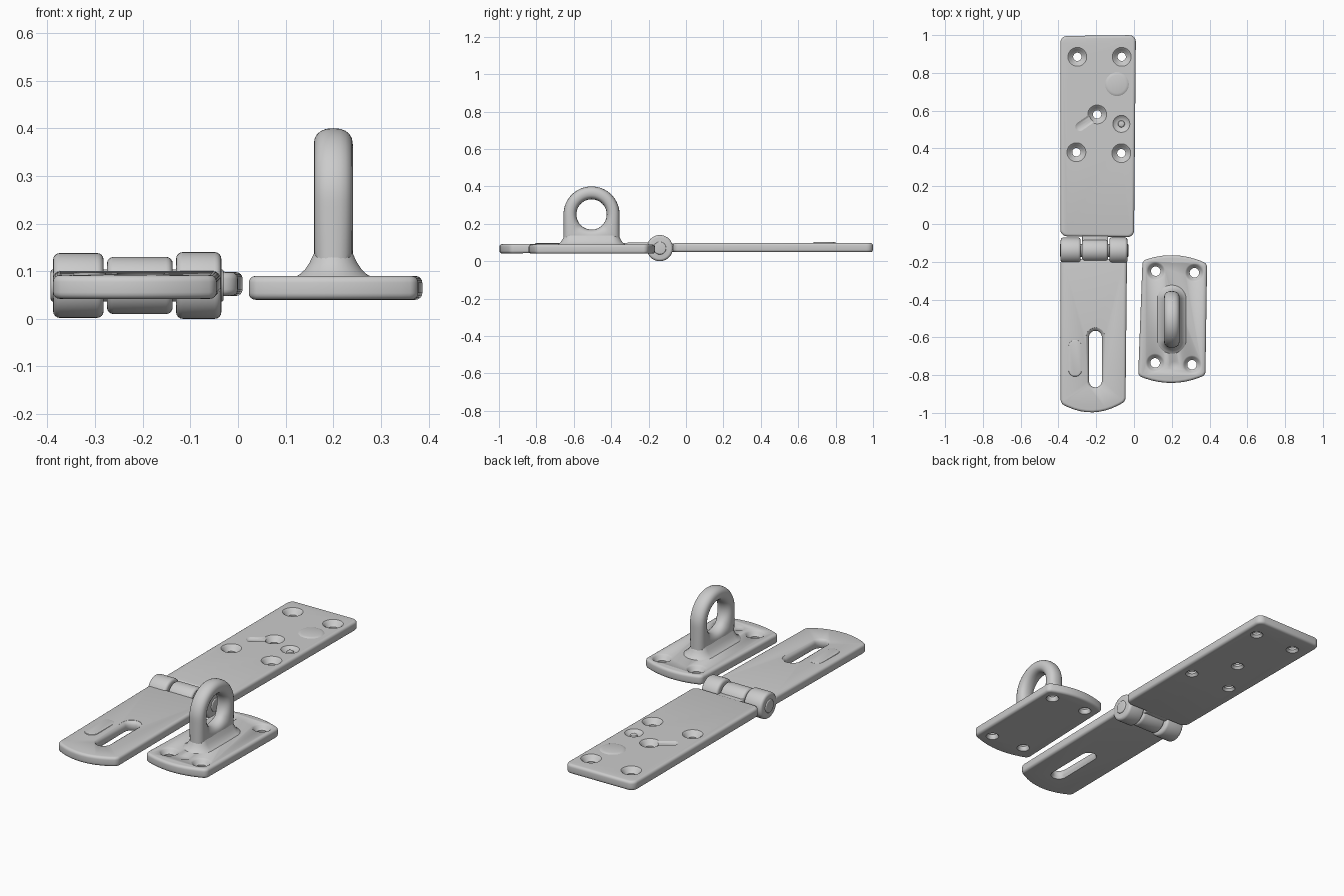
import bpy, bmesh, math
from mathutils import Matrix, Vector

cube = bpy.data.objects.get("Cube")
if cube:
    bpy.data.objects.remove(cube, do_unlink=True)

metal = bpy.data.materials.new("grey_metal")
metal.use_nodes = True
GREY = (0.6, 0.6, 0.6, 1)
metal.diffuse_color = GREY
metal.node_tree.nodes["Principled BSDF"].inputs["Base Color"].default_value = GREY


def make_object(name, bm):
    bmesh.ops.recalc_face_normals(bm, faces=bm.faces[:])
    mesh = bpy.data.meshes.new(name)
    bm.to_mesh(mesh)
    bm.free()
    mesh.materials.append(metal)
    obj = bpy.data.objects.new(name, mesh)
    bpy.context.collection.objects.link(obj)
    return obj


def activate(obj):
    bpy.ops.object.select_all(action='DESELECT')
    obj.select_set(True)
    bpy.context.view_layer.objects.active = obj


def apply_bevel(obj, width, segments=4):
    mod = obj.modifiers.new("round_edges", 'BEVEL')
    mod.width, mod.segments = width, segments
    mod.limit_method, mod.angle_limit = 'ANGLE', math.radians(50)
    activate(obj)
    bpy.ops.object.modifier_apply(modifier=mod.name)


def smooth(obj):
    activate(obj)
    bpy.ops.object.shade_smooth_by_angle(angle=math.radians(38))


def cut(obj, cutter):
    cutter.hide_render = True
    mod = obj.modifiers.new("cut", 'BOOLEAN')
    mod.operation, mod.solver, mod.object = 'DIFFERENCE', 'EXACT', cutter
    activate(obj)
    bpy.ops.object.modifier_apply(modifier=mod.name)
    bpy.data.objects.remove(cutter, do_unlink=True)


def plate(name, corners, corner_radius, z0, z1, front_bulge=0, back_bulge=0, tilt=0):
    """Rounded plate; corners run front-left, front-right, back-right, back-left."""
    bm = bmesh.new()
    pts, n = [], 10
    for i, bulge in enumerate((-front_bulge, 0, back_bulge, 0)):
        a, b = Vector(corners[i]), Vector(corners[(i + 1) % 4])
        steps = n if bulge else 1
        for k in range(steps):
            t = k / steps
            p = a.lerp(b, t)
            pts.append((p.x, p.y + bulge * 4 * t * (1 - t), z0))
    verts = [bm.verts.new(p) for p in pts]
    bm.faces.new(verts)
    sharp = [v for v in verts if any((v.co.xy - Vector(c)).length < 1e-4 for c in corners)]
    bmesh.ops.bevel(bm, geom=sharp, offset=corner_radius, segments=5,
                    profile=0.5, affect='VERTICES')
    top = bmesh.ops.extrude_face_region(bm, geom=bm.faces[:])
    bmesh.ops.translate(bm, vec=(0, 0, z1 - z0),
                        verts=[g for g in top["geom"] if isinstance(g, bmesh.types.BMVert)])
    for v in bm.verts:
        v.co.z += tilt * (v.co.y + 0.2)
    obj = make_object(name, bm)
    apply_bevel(obj, 0.014)
    return obj


def loft(name, x, y, sections, half=0, angle=0, n=32):
    """Stack of round or stadium sections given as (height, radius)."""
    bm = bmesh.new()
    turn = Matrix.Rotation(angle, 3, 'Z')
    rings = []
    for z, r in sections:
        ring = []
        for i in range(n):
            a = (i + 0.5) * math.tau / n
            p = turn @ Vector((r * math.cos(a), r * math.sin(a) + math.copysign(half, math.sin(a)), z))
            ring.append(bm.verts.new(p + Vector((x, y, 0))))
        rings.append(ring)
    for low, high in zip(rings, rings[1:]):
        for i in range(n):
            j = (i + 1) % n
            bm.faces.new((low[i], low[j], high[j], high[i]))
    bm.faces.new(rings[0][::-1])
    bm.faces.new(rings[-1])
    return make_object(name, bm)


def screw_hole(obj, x, y, top, r=0.022):
    bottom = top - 0.05
    cut(obj, loft("hole_cutter", x, y, [
        (bottom - 0.02, 0.034), (bottom, 0.032), (bottom + 0.012, r), (top - 0.026, r),
        (top - 0.016, 0.036), (top - 0.006, 0.042), (top, 0.05), (top + 0.02, 0.052)]))


def barrel(name, x0, x1, r, bevel=0.014):
    bm = bmesh.new()
    bmesh.ops.create_cone(bm, cap_ends=True, segments=40, radius1=r, radius2=r, depth=x1 - x0,
                          matrix=Matrix.Translation(((x0 + x1) / 2, -0.14, 0.07))
                          @ Matrix.Rotation(math.pi / 2, 4, 'Y'))
    obj = make_object(name, bm)
    apply_bevel(obj, bevel)
    smooth(obj)


# Long mounting leaf with countersunk holes and shallow marks
long_leaf = plate("long_leaf", [(-0.39, -0.065), (0.0, -0.07), (0.01, 1.0), (-0.39, 0.995)],
                  0.035, 0.048, 0.098)
for x, y in ((-0.30, 0.885), (-0.065, 0.885), (-0.195, 0.58), (-0.305, 0.38), (-0.067, 0.375)):
    screw_hole(long_leaf, x, y, 0.098)
cut(long_leaf, loft("dimple_cutter", -0.067, 0.53,
                    [(0.084, 0.022), (0.09, 0.036), (0.098, 0.045), (0.11, 0.046)]))
cut(long_leaf, loft("dent_cutter", -0.252, 0.54, [(0.091, 0.014), (0.098, 0.024), (0.11, 0.026)],
                    half=0.042, angle=math.radians(-55)))
smooth(long_leaf)
smooth(loft("dimple_boss", -0.067, 0.53, [(0.08, 0.02), (0.089, 0.016), (0.091, 0.01)]))
smooth(loft("raised_spot", -0.09, 0.74, [(0.094, 0.068), (0.1, 0.06), (0.103, 0.048)]))

# Slotted swinging leaf
slotted_leaf = plate("slotted_leaf", [(-0.388, -0.95), (-0.045, -0.938), (-0.037, -0.185), (-0.388, -0.185)],
                     0.018, 0.05, 0.1, front_bulge=0.053, tilt=0.011)
cut(slotted_leaf, loft("slot_cutter", -0.204, -0.715,
                       [(0.02, 0.042), (0.045, 0.041), (0.055, 0.034), (0.078, 0.034),
                        (0.089, 0.04), (0.095, 0.05), (0.11, 0.055)], half=0.116))
smooth(slotted_leaf)
smooth(loft("raised_patch", -0.312, -0.71, [(0.09, 0.038), (0.096, 0.034), (0.098, 0.026)], half=0.062))

# Hinge knuckles, pin and the tongue that joins the middle knuckle
barrel("left_knuckle", -0.13, -0.035, 0.07)
barrel("middle_knuckle", -0.275, -0.137, 0.06)
barrel("right_knuckle", -0.388, -0.282, 0.068)
barrel("hinge_pin", -0.393, -0.03, 0.034, 0.005)
smooth(plate("knuckle_tongue", [(-0.275, -0.13), (-0.137, -0.13), (-0.137, -0.04), (-0.275, -0.04)],
             0.005, 0.05, 0.094))

# Staple base
staple_base = plate("staple_base", [(0.022, -0.803), (0.378, -0.8), (0.387, -0.21), (0.045, -0.195)],
                    0.018, 0.04, 0.09, front_bulge=0.04, back_bulge=0.037)
for x, y in ((0.115, -0.25), (0.32, -0.258), (0.112, -0.735), (0.307, -0.745)):
    screw_hole(staple_base, x, y, 0.09, 0.025)
cut(staple_base, loft("mark_cutter", 0.212, -0.745,
                      [(0.085, 0.018), (0.09, 0.027), (0.1, 0.028)]))
smooth(staple_base)

# Flared foot below the staple loop
smooth(loft("staple_foot", 0.2, -0.505,
            [(0.08, 0.085), (0.088, 0.08), (0.094, 0.07), (0.103, 0.06), (0.118, 0.05),
             (0.135, 0.042), (0.147, 0.036)], half=0.105))


# Staple loop: round eye inside an arch, swept with a soft section
def staple_loop(cy=-0.505, cz=0.25, outer=0.15, inner=0.081, n=64, m=20):
    bm = bmesh.new()
    rings = []
    for i in range(n):
        a = i * math.tau / n
        c, s = math.cos(a), math.sin(a)
        reach = outer
        if s < 0:
            reach = min(outer / max(abs(c), 1e-6), 0.155 / abs(s))
        mid, half = (reach + inner) / 2, (reach - inner) / 2
        ring = []
        for k in range(m):
            b = k * math.tau / m
            u, w = (math.copysign(abs(f) ** 0.85, f) for f in (math.cos(b), math.sin(b)))
            r = mid + half * u
            ring.append(bm.verts.new((0.2 + 0.041 * w, cy + r * c, cz + r * s)))
        rings.append(ring)
    for i in range(n):
        p, q = rings[i], rings[(i + 1) % n]
        for k in range(m):
            j = (k + 1) % m
            bm.faces.new((p[k], p[j], q[j], q[k]))
    return make_object("staple_loop", bm)


smooth(staple_loop())
